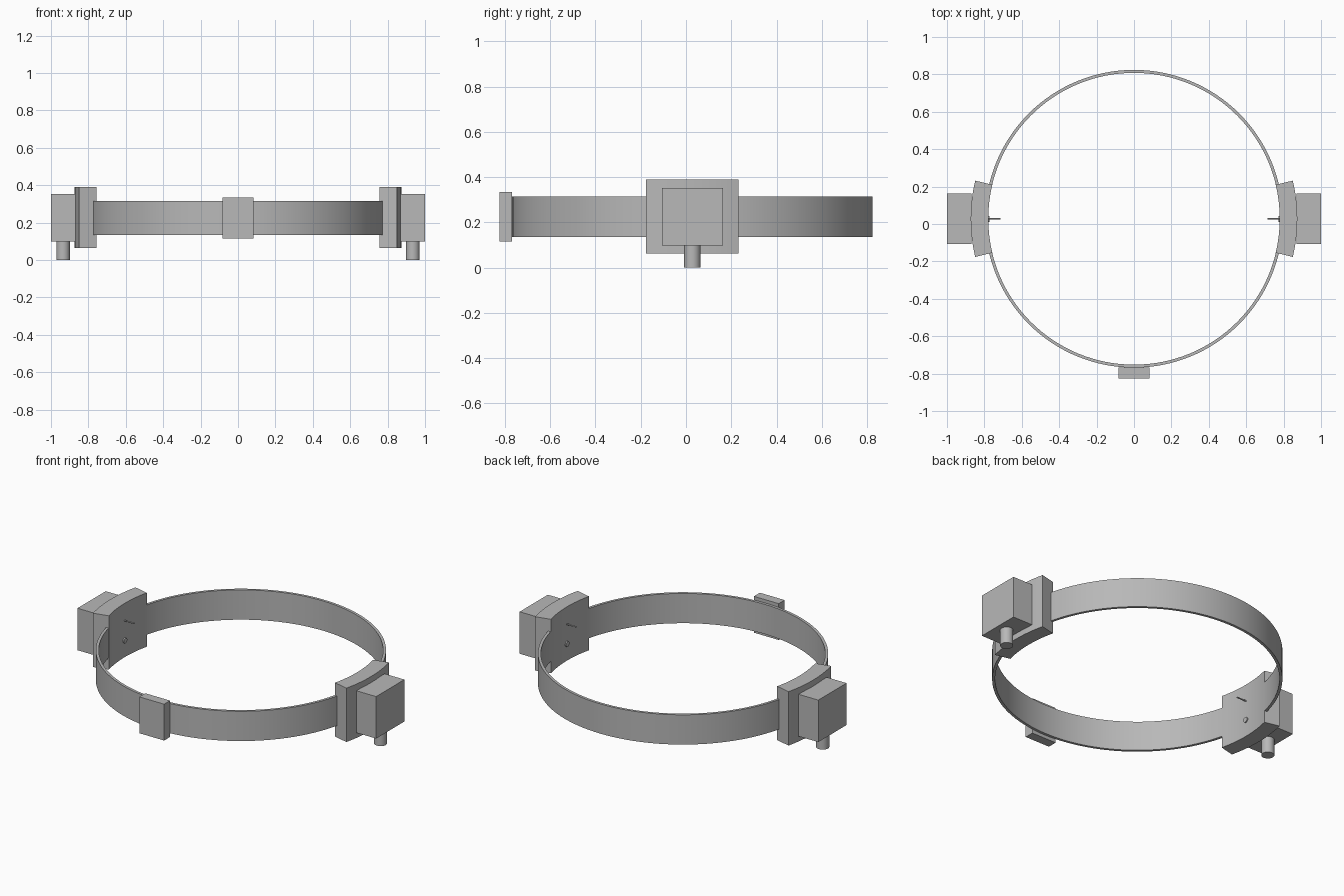
import bpy, bmesh, math
from mathutils import Matrix, Vector

cube = bpy.data.objects.get("Cube")
if cube:
    bpy.data.objects.remove(cube, do_unlink=True)

CENTRE_Y = 0.028

grey = bpy.data.materials.new("plain grey")
grey.use_nodes = True
grey.diffuse_color = (0.48, 0.48, 0.48, 1)
grey.node_tree.nodes["Principled BSDF"].inputs["Base Color"].default_value = grey.diffuse_color


def finish(name, bm, smooth=False):
    bmesh.ops.recalc_face_normals(bm, faces=bm.faces)
    mesh = bpy.data.meshes.new(name)
    bm.to_mesh(mesh)
    bm.free()
    mesh.materials.append(grey)
    obj = bpy.data.objects.new(name, mesh)
    bpy.context.collection.objects.link(obj)
    if smooth:
        bpy.ops.object.select_all(action="DESELECT")
        obj.select_set(True)
        bpy.context.view_layer.objects.active = obj
        bpy.ops.object.shade_smooth_by_angle(angle=math.radians(30))
    return obj


def band(name, r_in, r_out, z0, z1, mid=0, half=math.pi, steps=128):
    """Curved rectangular band about the ring centre; a full turn closes on itself."""
    bm = bmesh.new()
    closed = half == math.pi
    section = [(r_in, z0), (r_out, z0), (r_out, z1), (r_in, z1)]
    rings = []
    for i in range(steps if closed else steps + 1):
        a = mid - half + 2 * half * i / steps
        rings.append([bm.verts.new((r * math.cos(a), CENTRE_Y + r * math.sin(a), z))
                      for r, z in section])
    for i in range(steps):
        a, b = rings[i], rings[(i + 1) % len(rings)]
        for j in range(4):
            k = (j + 1) % 4
            bm.faces.new((a[j], a[k], b[k], b[j]))
    if not closed:
        bm.faces.new(rings[0])
        bm.faces.new(rings[-1])
    return finish(name, bm, True)


def box(name, lo, hi):
    lo, hi = Vector(lo), Vector(hi)
    bm = bmesh.new()
    bmesh.ops.create_cube(bm, size=1, matrix=Matrix.Translation((lo + hi) / 2)
                          @ Matrix.Diagonal((*(hi - lo), 1)))
    return finish(name, bm)


def rod(name, start, end, radius, sides=24):
    start, end = Vector(start), Vector(end)
    axis = end - start
    turn = axis.to_track_quat("Z", "Y").to_matrix().to_4x4()
    bm = bmesh.new()
    bmesh.ops.create_cone(bm, cap_ends=True, segments=sides, radius1=radius, radius2=radius,
                          depth=axis.length, matrix=Matrix.Translation((start + end) / 2) @ turn)
    return finish(name, bm, True)


# Main hoop and front tab
band("hoop", 0.78, 0.796, 0.135, 0.315)
box("front_tab", (-0.083, -0.825, 0.115), (0.083, -0.768, 0.335))

# Side assemblies, one on each side
for side, s in (("left", 1), ("right", -1)):
    band(side + "_saddle", 0.779, 0.873, 0.063, 0.389,
         mid=0 if s > 0 else math.pi, half=math.radians(13.5), steps=16)
    box(side + "_housing", (min(s * 0.868, s), CENTRE_Y - 0.135, 0.098),
        (max(s * 0.868, s), CENTRE_Y + 0.135, 0.352))
    rod(side + "_stub", (s * 0.935, CENTRE_Y, 0), (s * 0.935, CENTRE_Y, 0.11), 0.036, 32)
    # Inner probe and button
    rod(side + "_probe", (s * 0.79, CENTRE_Y, 0.285), (s * 0.715, CENTRE_Y, 0.285), 0.004, 12)
    rod(side + "_button", (s * 0.79, CENTRE_Y, 0.165), (s * 0.772, CENTRE_Y, 0.165), 0.016)
